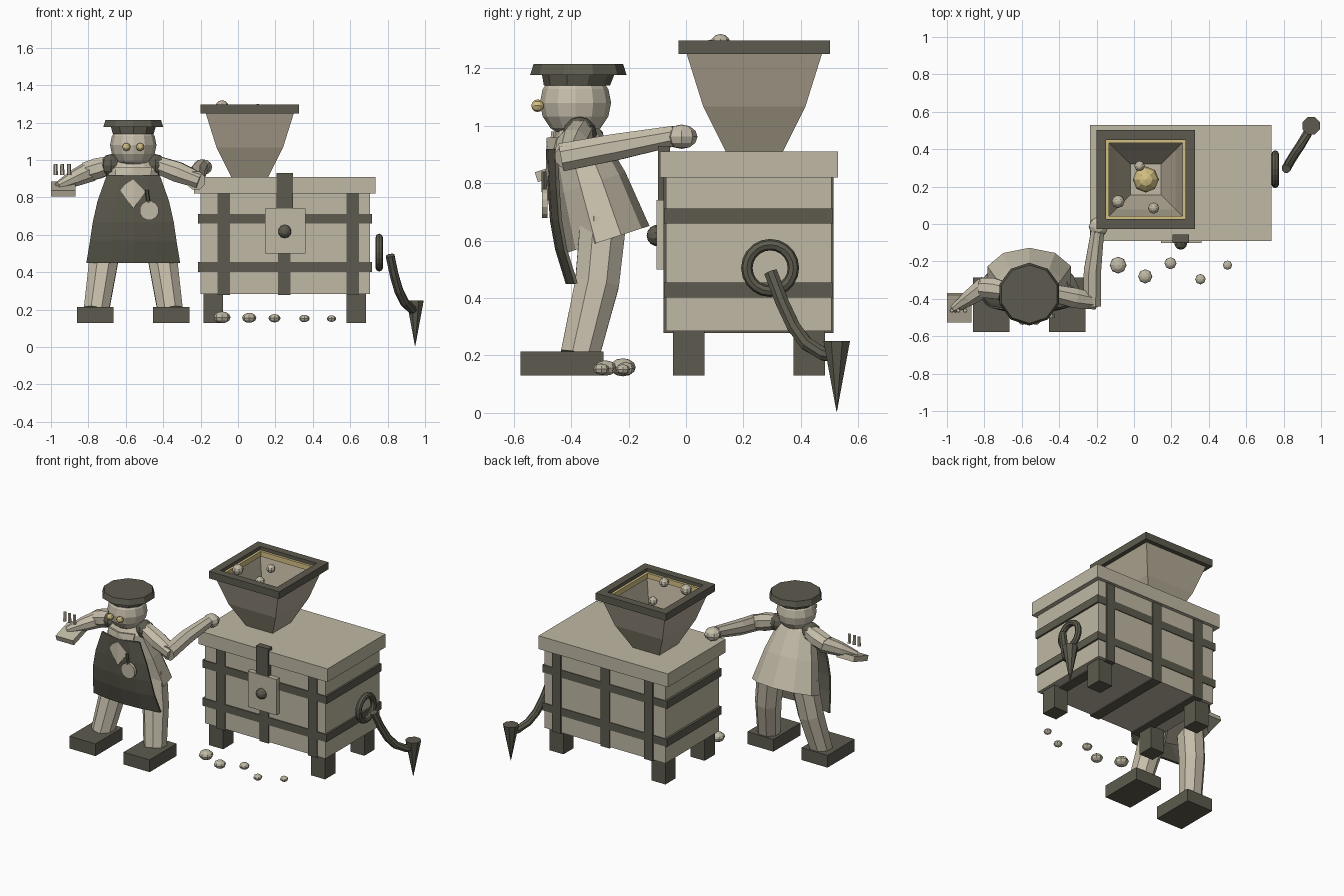
import bpy, bmesh, math
from mathutils import Vector, Matrix

cube = bpy.data.objects.get("Cube")
if cube:
    bpy.data.objects.remove(cube, do_unlink=True)


def material(name, rgb):
    m = bpy.data.materials.new(name)
    m.use_nodes = True
    m.diffuse_color = (*rgb, 1)
    m.node_tree.nodes["Principled BSDF"].inputs["Base Color"].default_value = (*rgb, 1)
    return m


BEIGE = material("pale_wood", (0.52, 0.48, 0.37))
SKIN = material("warm_cream", (0.57, 0.52, 0.41))
STONE = material("hopper_tan", (0.46, 0.41, 0.31))
DARK = material("dark_olive", (0.11, 0.105, 0.077))
GOLD = material("brass", (0.66, 0.53, 0.23))


def make(name, bm, mat):
    bmesh.ops.recalc_face_normals(bm, faces=bm.faces)
    me = bpy.data.meshes.new(name)
    bm.to_mesh(me)
    bm.free()
    me.materials.append(mat)
    ob = bpy.data.objects.new(name, me)
    bpy.context.collection.objects.link(ob)
    return ob


def box(name, x, y, z, mat, tilt=0):
    """Box from (min, max) pairs, optionally tilted about its own x axis."""
    mid = Vector([(a + b) / 2 for a, b in (x, y, z)])
    size = [b - a for a, b in (x, y, z)]
    bm = bmesh.new()
    bmesh.ops.create_cube(bm, size=1, matrix=Matrix.Translation(mid)
                          @ Matrix.Rotation(tilt, 4, 'X') @ Matrix.Diagonal((*size, 1)))
    return make(name, bm, mat)


def ball(name, at, r, mat, seg=10, rings=7, scale=(1, 1, 1), turn=0):
    bm = bmesh.new()
    bmesh.ops.create_uvsphere(bm, u_segments=seg, v_segments=rings, radius=r,
                              matrix=Matrix.Translation(at) @ Matrix.Rotation(turn, 4, 'X')
                              @ Matrix.Diagonal((*scale, 1)))
    return make(name, bm, mat)


def loft(name, rings, mat, caps=True, closed=False):
    bm = bmesh.new()
    rows = [[bm.verts.new(p) for p in r] for r in rings]
    pairs = list(zip(rows, rows[1:])) + ([(rows[-1], rows[0])] if closed else [])
    n = len(rows[0])
    for a, b in pairs:
        for i in range(n):
            j = (i + 1) % n
            bm.faces.new((a[i], a[j], b[j], b[i]))
    if caps and not closed:
        bm.faces.new(rows[0])
        bm.faces.new(rows[-1])
    return make(name, bm, mat)


def oval(c, rx, ry, n=8, tilt=0):
    """Horizontal oval ring, tilted about x."""
    rot = Matrix.Rotation(tilt, 3, 'X')
    return [Vector(c) + rot @ Vector((rx * math.cos(t), ry * math.sin(t), 0))
            for t in ((i + .5) * math.tau / n for i in range(n))]


def tube(name, pts, radii, mat, n=8, ref=(0, 0, 1)):
    pts = [Vector(p) for p in pts]
    rings = []
    for i, (p, r) in enumerate(zip(pts, radii)):
        t = (pts[min(i + 1, len(pts) - 1)] - pts[max(i - 1, 0)]).normalized()
        u = t.cross(Vector(ref)).normalized()
        v = t.cross(u)
        rings.append([p + r * (u * math.cos(a) + v * math.sin(a))
                      for a in ((k + .5) * math.tau / n for k in range(n))])
    return loft(name, rings, mat)


# Chest: body, lid, feet and iron straps
box("chest_body", (-.2, .705), (-.07, .507), (.285, .83), BEIGE)
box("chest_lid", (-.235, .735), (-.09, .53), (.82, .91), BEIGE)
for i, x in enumerate((-.185, .58)):
    for j, y in enumerate((-.045, .375)):
        box(f"chest_foot_{i}{j}", (x, x + .105), (y, y + .11), (.13, .3), DARK)
for i, x in enumerate((-.11, .215, .58)):
    box(f"upright_strap_{i}", (x, x + .067), (-.078, .514), (.278, .82), DARK)
for i, z in enumerate((.402, .66)):
    box(f"level_band_{i}", (-.215, .717), (-.076, .512), (z, z + .052), DARK)

# Lock
box("lock_hasp", (.205, .295), (-.098, -.055), (.73, .93), DARK)
box("lock_plate", (.145, .36), (-.102, -.07), (.5, .742), BEIGE)
ball("lock_knob", (.25, -.1, .618), .037, DARK, turn=math.pi / 2)

# Hopper: funnel shell, hollow rim and brass lining
HX, HY = .063, .238


def square(w, z):
    return [Vector((HX + a * w, HY + b * w, z)) for a, b in ((-1, -1), (1, -1), (1, 1), (-1, 1))]


loft("hopper_funnel", [square(w, z) for w, z in (
    (.097, .905), (.178, 1.067), (.237, 1.255), (.215, 1.255), (.16, 1.067), (.08, .905))],
    STONE, closed=True)


def frame(name, outer, inner, z0, z1, mat):
    loft(name, [square(outer, z0), square(outer, z1), square(inner, z1), square(inner, z0)],
         mat, closed=True)


frame("hopper_rim", .264, .212, 1.25, 1.298, DARK)
frame("hopper_lining", .213, .196, 1.24, 1.275, GOLD)
ball("hopper_nugget", (HX, HY, .99), .07, GOLD, 8, 6)
for i, (x, y, z, r) in enumerate(((-.085, .12, 1.285, .035), (.105, .085, 1.27, .03),
                                  (.03, .31, 1.25, .028))):
    ball(f"hopper_pebble_{i}", (x, y, z), r, BEIGE, 8, 6)

# Pebbles on the ground
for i, (x, y, r) in enumerate(((-.085, -.22, .045), (.06, -.28, .038), (.195, -.21, .032),
                               (.355, -.295, .028), (.5, -.22, .025))):
    ball(f"ground_pebble_{i}", (x, y, .143 + r * .35), r, BEIGE, 8, 6, (1, 1, .7))

# Crank: ring, curved arm and spike
bpy.ops.mesh.primitive_torus_add(location=(.755, .293, .505), rotation=(0, math.pi / 2, 0),
                                 major_radius=.081, minor_radius=.02,
                                 major_segments=20, minor_segments=8)
bpy.context.object.name = "crank_ring"
bpy.context.object.data.materials.append(DARK)
tube("crank_arm", ((.813, .295, .49), (.835, .335, .385), (.86, .375, .3), (.89, .42, .24),
                   (.925, .48, .205), (.945, .525, .2)), (.025,) * 6, DARK, ref=(1, 0, 0))
loft("crank_spike", [oval((.947, .525, .25), .05, .05), oval((.947, .525, .005), .001, .001)], DARK)

# Figure: feet, legs and shoulder balls mirrored about its middle
MX = -.56
for side, s in (("right", -1), ("left", 1)):
    a = MX + s * .203
    box(f"foot_{side}", (a - .098, a + .098), (-.577, -.287), (.13, .213), DARK)
    tube(f"leg_{side}", ((MX + s * .197, -.37, .2), (MX + s * .16, -.31, .45),
                         (MX + s * .125, -.288, .67)), (.073, .083, .087), SKIN, ref=(1, 0, 0))
    ball(f"shoulder_{side}", (MX + s * .118, -.37, .972), .06, DARK, 8, 6)
    ball(f"eye_{side}", (MX + s * .037, -.517, 1.07), .022, GOLD, 8, 6, turn=math.pi / 2)

# Torso leaning forward, head and flat hat
lean = math.radians(18)
loft("torso", [oval((MX, -.27, .605), .235, .15, 10, lean),
               oval((MX, -.33, .8), .185, .125, 10, lean),
               oval((MX, -.385, .96), .13, .09, 10, lean),
               oval((MX, -.395, 1.01), .07, .05, 10, lean)], SKIN)
ball("head", (MX, -.385, 1.08), .124, SKIN, 12, 8)
loft("hat_band", [oval((MX, -.38, 1.14), .115, .115, 10), oval((MX, -.375, 1.185), .128, .128, 10)], DARK)
loft("hat_top", [oval((MX, -.375, 1.177), .168, .168, 10), oval((MX, -.375, 1.215), .156, .156, 10)], DARK)

# Apron: a curved sheet widening downward
bm = bmesh.new()
rows = []
for z, w, y in ((.92, .14, -.482), (.78, .19, -.476), (.67, .215, -.468), (.57, .23, -.45), (.45, .25, -.413)):
    rows.append([bm.verts.new((MX + u * w, y + .03 * u * u, z)) for u in (-1, -.5, 0, .5, 1)])
for a, b in zip(rows, rows[1:]):
    for i in range(4):
        bm.faces.new((a[i], a[i + 1], b[i + 1], b[i]))
apron = make("apron", bm, DARK)
mod = apron.modifiers.new("thickness", 'SOLIDIFY')
mod.thickness = .012
mod.offset = 0

# Pointed bib and pendant
bm = bmesh.new()
outline = [bm.verts.new((MX + x, y, z)) for x, y, z in (
    (-.1, -.45, .96), (-.085, -.475, .86), (0, -.492, .74), (.085, -.475, .86), (.1, -.45, .96))]
top = bm.verts.new((MX, -.485, .96))
for a, b in zip(outline, outline[1:]):
    bm.faces.new((a, b, top))
bib = make("bib", bm, SKIN)
bib.modifiers.new("thickness", 'SOLIDIFY').thickness = .015
tube("pendant_cord", ((-.488, -.495, .84), (-.478, -.495, .77)), (.01, .01), DARK, 6, (1, 0, 0))
tube("pendant_disc", ((-.475, -.502, .73), (-.475, -.482, .73)), (.052, .052), BEIGE, 12)

# Arm reaching to the chest
tube("upper_arm_left", ((-.43, -.37, .975), (-.32, -.395, .935), (-.205, -.415, .89)), (.05, .058, .045), SKIN)
tube("forearm_left", ((-.225, -.435, .89), (-.222, -.25, .925), (-.195, -.04, .965)), (.053, .05, .038),
     SKIN)
ball("hand_left", (-.19, -.015, .962), .05, SKIN, 8, 6, (1.05, 1.1, .85))

# Arm holding out a tray with small pegs
tube("upper_arm_right", ((-.68, -.36, .975), (-.75, -.345, .955), (-.82, -.34, .935)), (.05, .06, .055), SKIN)
tube("forearm_right", ((-.79, -.33, .94), (-.88, -.395, .9), (-.965, -.455, .86)), (.058, .045, .022), SKIN)
box("tray", (-1, -.87), (-.525, -.37), (.827, .863), BEIGE, math.radians(18))
for i, x in enumerate((-.975, -.94, -.903)):
    tube(f"peg_{i}", ((x, -.462, .92), (x, -.462, .98)), (.012, .01), SKIN, 6, (1, 0, 0))
